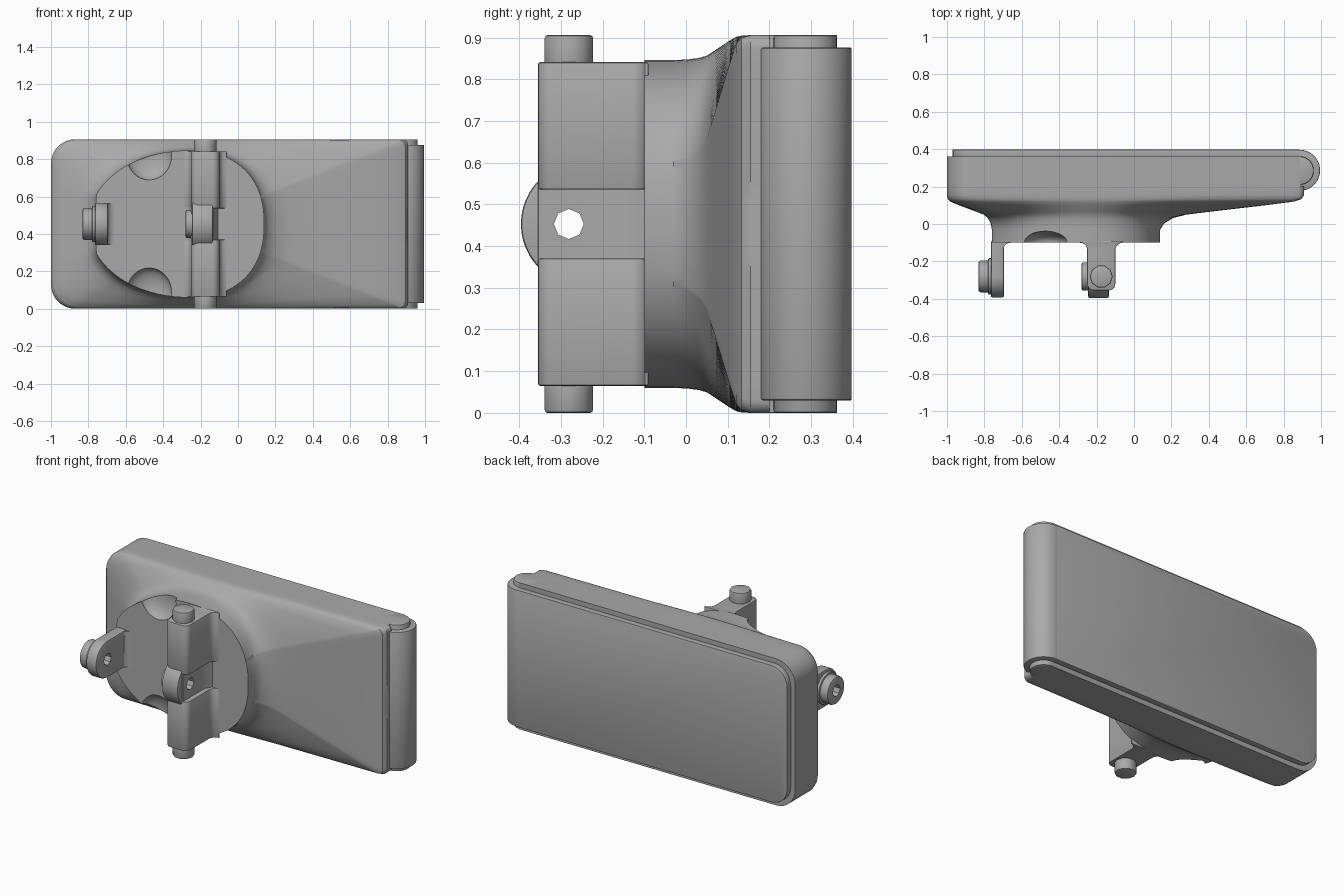
import bpy, bmesh, math
from mathutils import Vector

cube = bpy.data.objects.get("Cube")
if cube:
    bpy.data.objects.remove(cube, do_unlink=True)

GREY = (0.4, 0.4, 0.4, 1)
mat = bpy.data.materials.new("plain grey")
mat.use_nodes = True
mat.diffuse_color = GREY
mat.node_tree.nodes["Principled BSDF"].inputs["Base Color"].default_value = GREY

MID = 0.453    # height of the horizontal symmetry plane
TOP = 0.906


def place(axis, u, v, w):
    return {"x": (w, u, v), "y": (u, w, v), "z": (u, v, w)}[axis]


def loft(name, axis, rings):
    """Skin a list of (outline, offset along axis) rings and cap both ends."""
    bm = bmesh.new()
    loops = [[bm.verts.new(place(axis, u, v, w)) for u, v in pts] for pts, w in rings]
    n = len(loops[0])
    for a, b in zip(loops, loops[1:]):
        for i in range(n):
            bm.faces.new((a[i], a[(i + 1) % n], b[(i + 1) % n], b[i]))
    bm.faces.new(loops[0])
    bm.faces.new(loops[-1])
    bmesh.ops.recalc_face_normals(bm, faces=bm.faces)
    mesh = bpy.data.meshes.new(name)
    bm.to_mesh(mesh)
    bm.free()
    ob = bpy.data.objects.new(name, mesh)
    bpy.context.collection.objects.link(ob)
    mesh.materials.append(mat)
    return ob


def activate(ob):
    bpy.ops.object.select_all(action="DESELECT")
    ob.select_set(True)
    bpy.context.view_layer.objects.active = ob


def finish(ob, bevel=0.0):
    activate(ob)
    if bevel:
        m = ob.modifiers.new("bevel", "BEVEL")
        m.width, m.segments, m.limit_method = bevel, 2, "ANGLE"
        m.angle_limit = math.radians(50)
        bpy.ops.object.modifier_apply(modifier=m.name)
    bpy.ops.object.shade_smooth_by_angle(angle=math.radians(35))
    return ob


def cut(ob, cutter):
    activate(ob)
    m = ob.modifiers.new("cut", "BOOLEAN")
    m.operation, m.solver, m.object = "DIFFERENCE", "EXACT", cutter
    bpy.ops.object.modifier_apply(modifier=m.name)


def prism(name, axis, pts, lo, hi, bevel=0.0):
    return finish(loft(name, axis, [(pts, lo), (pts, hi)]), bevel)


def arc(cu, cv, r, a0, a1, n):
    angles = [math.radians(a0 + (a1 - a0) * i / n) for i in range(n + 1)]
    return [(cu + r * math.cos(a), cv + r * math.sin(a)) for a in angles]


def circle(cu, cv, r, n):
    return arc(cu, cv, r, 0, 360, n)[:-1]


def rounded_rect(x0, x1, z0, z1, rl, rr, step=9.0):
    """Rounded outline with its own left and right radii, split every step."""
    corners = (arc(x1 - rr, z1 - rr, rr, 0, 90, 6) + arc(x0 + rl, z1 - rl, rl, 90, 180, 8)
               + arc(x0 + rl, z0 + rl, rl, 180, 270, 8) + arc(x1 - rr, z0 + rr, rr, 270, 360, 6))
    out = []
    for p, q in zip(corners, corners[1:] + corners[:1]):
        a, b = Vector(p), Vector(q)
        k = max(1, round((b - a).length / step))
        out += [tuple(a.lerp(b, i / k)) for i in range(k)]
    return out


# Round mounting platform flowing out into the rectangular housing front
CX = -0.26


def platform_point(p):
    d = (Vector(p) - Vector((CX, MID))).normalized()
    a, n = (0.40, 2.3) if d.x > 0 else (0.54, 2.05)
    r = (abs(d.x / a) ** n + abs(d.y / 0.393) ** n) ** (-1 / n)
    if d.x < 0:
        r = min(r, 0.5 / max(-d.x, 0.01))    # flat left end
    return Vector((CX, MID)) + d * r


outer = rounded_rect(-1, 0.91, 0, TOP, 0.13, 0.03, 0.04)
inner = [platform_point(p) for p in outer]
flow = [(0, -0.10), (0, -0.03), (0.03, 0.005), (0.09, 0.032), (0.18, 0.05), (0.35, 0.066),
        (0.75, 0.102), (0.93, 0.12), (0.98, 0.133), (1, 0.155), (1, 0.20)]
front = loft("housing_front", "y",
             [([tuple(p.lerp(Vector(q), t)) for p, q in zip(inner, outer)], y) for t, y in flow])

# Scooped notches in the platform rim
for z in (MID - 0.365, MID + 0.365):
    bpy.ops.mesh.primitive_uv_sphere_add(segments=32, ring_count=16, radius=1,
                                         location=(-0.475, -0.1, z))
    scoop = bpy.context.object
    scoop.scale = (0.12, 0.062, 0.13)
    scoop.hide_render = True
    bpy.context.view_layer.update()
    cut(front, scoop)
    bpy.data.objects.remove(scoop, do_unlink=True)
finish(front)

# Housing body, end roller and the cover that wraps over it
prism("housing_body", "y", rounded_rect(-1, 0.89, 0, TOP, 0.13, 0.002), 0.20, 0.362)
prism("end_roller", "z", circle(0.885, 0.286, 0.076, 40), 0, TOP, 0.006)
prism("back_cover", "y", rounded_rect(-0.97, 0.886, 0.03, TOP - 0.03, 0.11, 0.002), 0.355, 0.397, 0.006)
prism("cover_roll", "z", circle(0.885, 0.287, 0.11, 48), 0.03, TOP - 0.03, 0.006)

# Hinge post with filleted foot
post_profile = ([(-0.29, -0.09)] + arc(-0.29, -0.14, 0.04, 90, 0, 5)
                + arc(-0.215, -0.32, 0.035, 180, 270, 5) + arc(-0.135, -0.32, 0.035, 270, 360, 5)
                + arc(-0.06, -0.14, 0.04, 180, 90, 5) + [(-0.06, -0.09)])
parts = []
for name, lo, hi in (("lower", 0.065, 0.37), ("upper", 2 * MID - 0.37, 2 * MID - 0.065)):
    prism(name + "_hinge_post", "z", post_profile, lo, hi, 0.006)
waist = [(min(x, -0.13), y) for x, y in post_profile[:-8]] + [(-0.13, -0.14), (-0.1, -0.09)]
parts.append(prism("post_waist", "z", waist, 0.365, 2 * MID - 0.365))
for name, lo, hi in (("lower", 0, 0.1), ("upper", TOP - 0.1, TOP)):
    prism(name + "_hinge_pin", "z", circle(-0.175, -0.281, 0.061, 10), lo, hi, 0.007)


def lug_profile(cy, r, foot):
    """Round-nosed lug outline in y and z, flaring into its base."""
    return ([(-0.09, MID - r - foot), (-0.11, MID - r - foot / 3), (-0.14, MID - r)]
            + arc(cy, MID, r, 270, 90, 24)
            + [(-0.14, MID + r), (-0.11, MID + r + foot / 3), (-0.09, MID + r + foot)])


# Drilled lugs and the round boss on the outer one
parts.append(prism("post_lug", "x", lug_profile(-0.246, 0.15, 0), -0.245, -0.135, 0.008))
parts.append(prism("post_boss", "x", circle(-0.281, MID, 0.075, 24), -0.28, -0.2, 0.008))
parts.append(prism("side_lug", "x", lug_profile(-0.28, 0.113, 0.0), -0.765, -0.695, 0.008))
parts.append(prism("side_boss", "x", circle(-0.28, MID, 0.085, 32), -0.832, -0.76, 0.012))
parts.append(prism("side_boss_collar", "x", circle(-0.28, MID, 0.097, 32), -0.78, -0.75, 0.005))
prism("side_lug_fillet", "z", [(-0.70, -0.09)] + arc(-0.66, -0.14, 0.04, 180, 90, 5) + [(-0.66, -0.09)],
      MID - 0.11, MID + 0.11)

# Bolt hole through every lug and boss
drill = loft("bolt_hole", "x", [(circle(-0.281, MID, 0.036, 8), -1), (circle(-0.281, MID, 0.036, 8), 0.1)])
drill.hide_render = True
for part in parts:
    cut(part, drill)
    finish(part)
bpy.data.objects.remove(drill, do_unlink=True)
